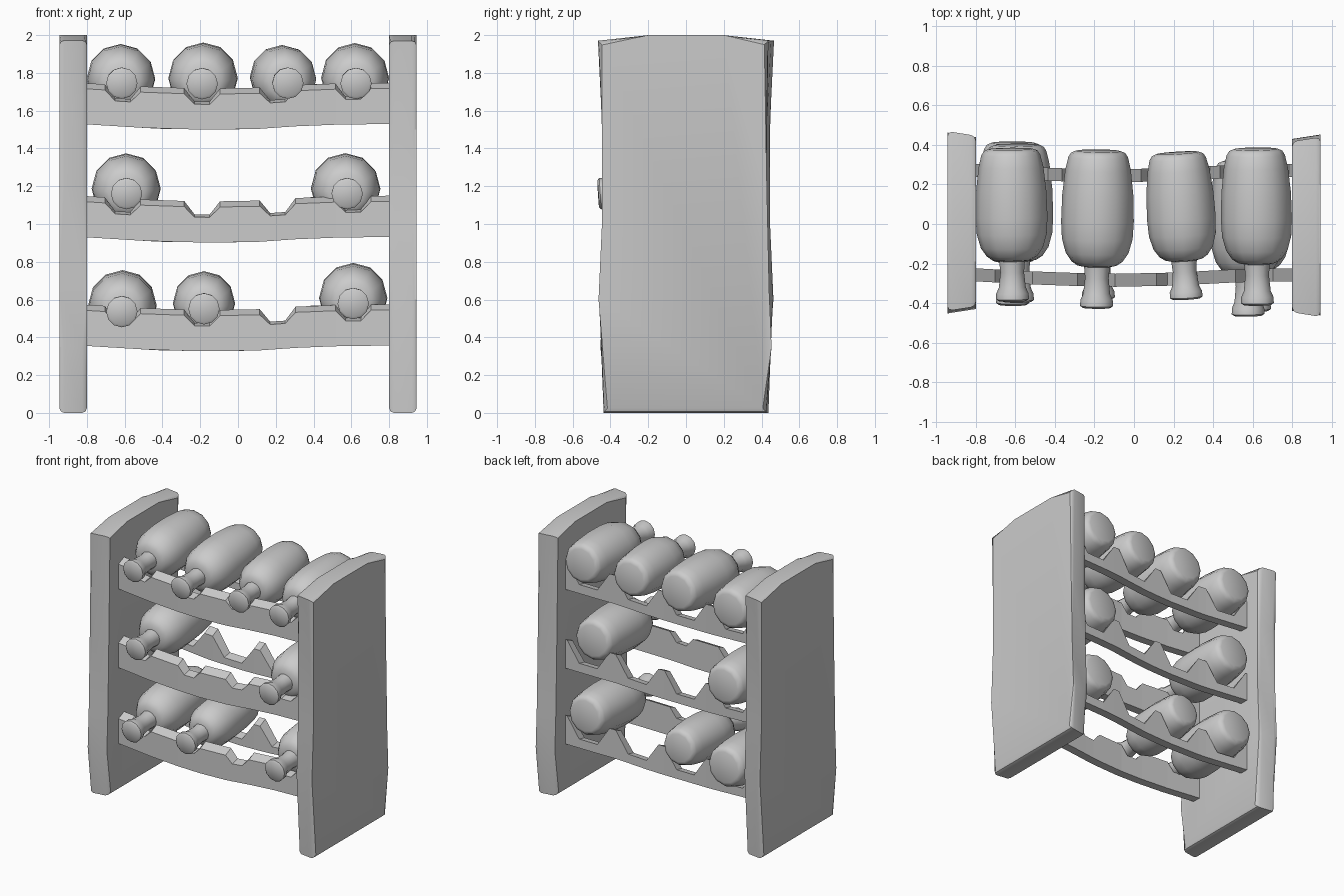
import bpy, bmesh, math
from mathutils import Vector, Matrix

if "Cube" in bpy.data.objects:
    bpy.data.objects.remove(bpy.data.objects["Cube"])


def finish(name, bm, smooth=True):
    bmesh.ops.recalc_face_normals(bm, faces=bm.faces)
    me = bpy.data.meshes.new(name)
    bm.to_mesh(me)
    bm.free()
    ob = bpy.data.objects.new(name, me)
    bpy.context.collection.objects.link(ob)
    if smooth:
        bpy.ops.object.select_all(action='DESELECT')
        ob.select_set(True)
        bpy.context.view_layer.objects.active = ob
        bpy.ops.object.shade_smooth_by_angle(angle=math.radians(40))
    return ob


def loft(bm, rings):
    # joins closed rings of points and caps both ends
    vs = [[bm.verts.new(p) for p in r] for r in rings]
    n = len(vs[0])
    for a, b in zip(vs, vs[1:]):
        for i in range(n):
            bm.faces.new((a[i], a[(i + 1) % n], b[(i + 1) % n], b[i]))
    return [bm.faces.new(vs[0]), bm.faces.new(vs[-1])]


def lerp(table, x):
    for (x0, v0), (x1, v1) in zip(table, table[1:]):
        if x <= x1:
            return v0 + (v1 - v0) * (x - x0) / (x1 - x0)
    return table[-1][1]


# Side panels: wobbly outline (y, z), the left one is the right one turned round
OUTLINE = [(-.44, 0), (.43, 0), (.453, .35), (.44, .65), (.428, 1.2), (.44, 1.972),
           (.2, 2), (-.2, 2), (-.47, 1.97), (-.445, 1.5), (-.445, 1.0), (-.463, .6)]
for name, s in (("right_side_panel", 1), ("left_side_panel", -1)):
    bm = bmesh.new()
    caps = loft(bm, [[(s * .80, s * y * .95, z) for y, z in OUTLINE],
                     [(s * .945, s * y, z) for y, z in OUTLINE]])
    edges = {e for f in caps for e in f.edges}
    bmesh.ops.bevel(bm, geom=list(edges), offset=.025, segments=2, profile=.5, affect='EDGES')
    finish(name, bm)

# Rails: bowed planks with notches for necks (front) or bodies (back)
SAG = [(-.81, .028), (-.4, .003), (-.1, 0), (.1, .003), (.4, .024), (.81, .03)]
BOW = [(-.81, 0), (-.4, -.022), (-.1, -.028), (.2, -.022), (.5, -.006), (.81, 0)]
SLOTS = (-.61, -.19, .21, .61)


def rail(name, y, z, wide, flat, depth):
    stations = [(-.81, 0)]
    for c in SLOTS:
        stations += [(c - wide, 0), (c - flat, depth), (c + flat, depth), (c + wide, 0)]
    stations.append((.81, 0))
    rings = []
    for x, d in stations:
        dy, dz = y + lerp(BOW, x), z + lerp(SAG, x)
        lip = .03 - .015 * (d > 0)
        rings.append([(x, dy - .033, dz), (x, dy + .033, dz),
                      (x, dy + .033, dz + .218 - d), (x, dy - .033, dz + .218 - lip - d)])
    bm = bmesh.new()
    loft(bm, rings)
    finish(name, bm, False)


for level, z in (("lower", .327), ("middle", .902), ("upper", 1.5)):
    rail(level + "_front_rail", -.257, z, .095, .04, .07)
    rail(level + "_back_rail", .272, z, .175, .075, .15)

# Bottles: 12-sided lathe, profile as (share of length, radius)
PROFILE = [(0, .07), (.012, .083), (.05, .082), (.09, .068), (.19, .06), (.262, .065),
           (.27, .10), (.295, .13), (.35, .16), (.44, .18), (.55, .185), (.72, .181),
           (.88, .167), (.96, .152), (.988, .138), (1, .115)]


def bottle(name, neck_x, neck_z, body_x, body_z, front, back, r):
    a = Vector((neck_x, front, neck_z))
    axis = Vector(((body_x - neck_x) / .55, back - front, (body_z - neck_z) / .55))
    m = Matrix.Translation(a) @ axis.to_track_quat('Y', 'Z').to_matrix().to_4x4()
    k = r / .185
    rings = []
    for t, rad in PROFILE:
        rad *= k if t > .265 else 1
        rings.append([m @ Vector((rad * math.cos(i * math.tau / 12), t * axis.length,
                                  rad * math.sin(i * math.tau / 12))) for i in range(12)])
    bm = bmesh.new()
    loft(bm, rings)
    finish(name, bm)


BOTTLES = [
    ("upper", -.615, 1.745, -.62, 1.768, -.39, .38, .182),
    ("upper", -.19, 1.742, -.185, 1.772, -.425, .37, .184),
    ("upper", .265, 1.745, .24, 1.77, -.38, .36, .174),
    ("upper", .625, 1.743, .62, 1.773, -.41, .38, .18),
    ("middle", -.59, 1.16, -.592, 1.187, -.395, .40, .183),
    ("middle", .578, 1.16, .57, 1.187, -.465, .32, .184),
    ("lower", -.615, .535, -.612, .568, -.41, .41, .182),
    ("lower", -.18, .55, -.18, .58, -.38, .35, .165),
    ("lower", .61, .578, .61, .608, -.44, .34, .181),
]
for i, (level, *args) in enumerate(BOTTLES):
    bottle(f"{level}_bottle_{i + 1}", *args)
